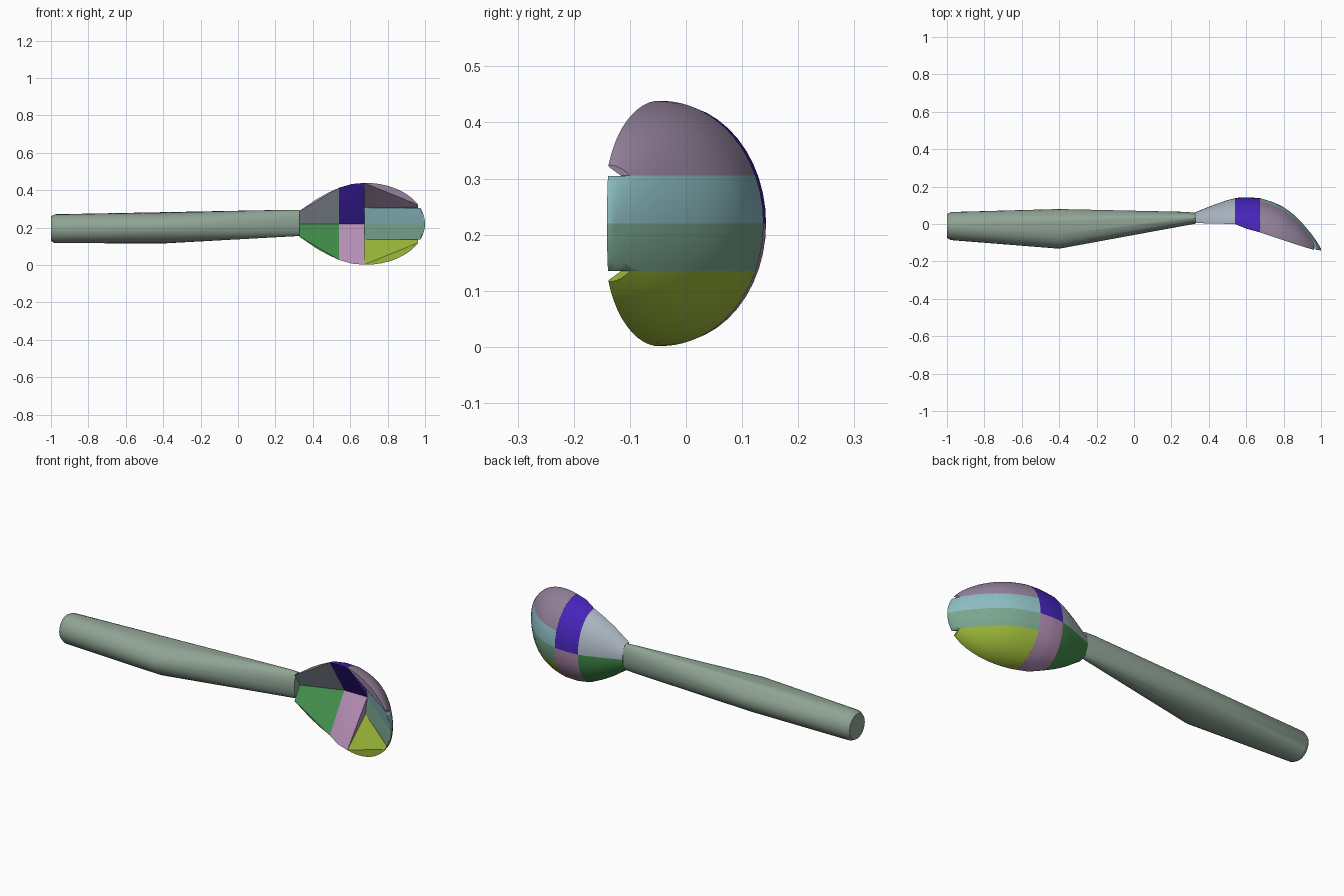
import bpy, bmesh, math

if "Cube" in bpy.data.objects:
    bpy.data.objects.remove(bpy.data.objects["Cube"])

ZC = 0.22  # centre height of the bowl


def lerp(table, x):
    for (xa, a), (xb, b) in zip(table, table[1:]):
        if x <= xb:
            return a + (b - a) * (x - xa) / (xb - xa)
    return table[-1][1]


# Bowl profiles along x: half width, back (deepest) line and rim line
WIDTH = [(0.33, 0.07), (0.42, 0.132), (0.48, 0.165), (0.54, 0.193), (0.61, 0.213), (0.68, 0.219)]
BACK = [(0.33, 0.064), (0.42, 0.1), (0.5, 0.128), (0.55, 0.14), (0.61, 0.143), (0.675, 0.138),
        (0.75, 0.115), (0.8, 0.09), (0.85, 0.054), (0.9, 0.005), (0.95, -0.055),
        (0.98, -0.098), (1.0, -0.132)]
RIM = [(0.33, 0.005), (0.54, 0.0), (0.6, -0.025), (0.675, -0.045), (0.8, -0.087),
       (0.9, -0.12), (0.96, -0.138), (1.0, -0.141)]


def half_width(x):
    if x < 0.68:
        return lerp(WIDTH, x)
    return 0.219 * math.sqrt(max(0.0, 1 - ((x - 0.68) / 0.32) ** 2))


def hull_object(name, points, color):
    bm = bmesh.new()
    for p in points:
        bm.verts.new(p)
    bmesh.ops.remove_doubles(bm, verts=bm.verts, dist=0.0005)
    res = bmesh.ops.convex_hull(bm, input=bm.verts)
    junk = {e for e in res["geom_interior"] + res["geom_unused"] if isinstance(e, bmesh.types.BMVert)}
    bmesh.ops.delete(bm, geom=list(junk), context='VERTS')
    bmesh.ops.recalc_face_normals(bm, faces=bm.faces)
    mesh = bpy.data.meshes.new(name)
    bm.to_mesh(mesh)
    bm.free()
    obj = bpy.data.objects.new(name, mesh)
    bpy.context.collection.objects.link(obj)
    mat = bpy.data.materials.new(name + "_colour")
    mat.diffuse_color = (*[c ** 2.2 for c in color], 1)
    mat.use_nodes = True
    mat.node_tree.nodes["Principled BSDF"].inputs["Base Color"].default_value = mat.diffuse_color
    mesh.materials.append(mat)
    bpy.ops.object.select_all(action='DESELECT')
    obj.select_set(True)
    bpy.context.view_layer.objects.active = obj
    bpy.ops.object.shade_smooth_by_angle(angle=math.radians(25))


def bowl_patch(x0, x1, z0, z1, nx=16, nz=12, wall=0.016):
    """Points of the thin bowl shell inside one rectangular cell."""
    pts = []
    for i in range(nx + 1):
        x = x0 + (x1 - x0) * math.sin(math.pi / 2 * i / nx)
        w, back, rim = half_width(x), lerp(BACK, x), lerp(RIM, x)
        lo, hi = max(z0, ZC - w), min(z1, ZC + w)
        if lo > hi:
            continue
        if w < 1e-4:
            pts += [(x, back, ZC), (x, rim, ZC)]
            continue
        a0 = math.asin(max(-1, min(1, (lo - ZC) / w)))
        a1 = math.asin(max(-1, min(1, (hi - ZC) / w)))
        for j in range(nz + 1):
            a = a0 + (a1 - a0) * j / nz
            y = rim + (back - rim) * math.cos(a)
            z = ZC + w * math.sin(a)
            pts += [(x, y, z), (x, max(y - wall, rim), z)]
    return pts


# Bowl: eight solid segments
SEGMENTS = [
    ("bowl_neck_upper", 0.33, 0.54, ZC, 0.5, (0.66, 0.70, 0.75)),
    ("bowl_neck_lower", 0.33, 0.54, -0.1, ZC, (0.27, 0.56, 0.30)),
    ("bowl_middle_upper", 0.54, 0.675, ZC, 0.5, (0.28, 0.16, 0.72)),
    ("bowl_middle_lower", 0.54, 0.675, -0.1, ZC, (0.70, 0.55, 0.70)),
    ("bowl_tip_top", 0.675, 1.0, 0.305, 0.5, (0.58, 0.51, 0.61)),
    ("bowl_tip_upper", 0.675, 1.0, ZC, 0.305, (0.54, 0.73, 0.75)),
    ("bowl_tip_lower", 0.675, 1.0, 0.135, ZC, (0.47, 0.64, 0.55)),
    ("bowl_tip_bottom", 0.675, 1.0, -0.1, 0.135, (0.60, 0.71, 0.23)),
]
for name, x0, x1, z0, z1, color in SEGMENTS:
    hull_object(name, bowl_patch(x0, x1, z0, z1), color)

# Handle: elliptical rings (x, centre y, centre z, radius y, radius z)
RINGS = [(-1.0, -0.01, 0.194, 0.064, 0.066), (-0.98, -0.011, 0.194, 0.075, 0.077),
         (-0.4, -0.026, 0.198, 0.106, 0.083), (0.27, 0.033, 0.224, 0.032, 0.071),
         (0.33, 0.031, 0.225, 0.029, 0.07)]
handle = [(x, cy + ry * math.cos(t), cz + rz * math.sin(t))
          for x, cy, cz, ry, rz in RINGS
          for t in (2 * math.pi * k / 24 for k in range(24))]
hull_object("handle", handle, (0.56, 0.64, 0.58))
